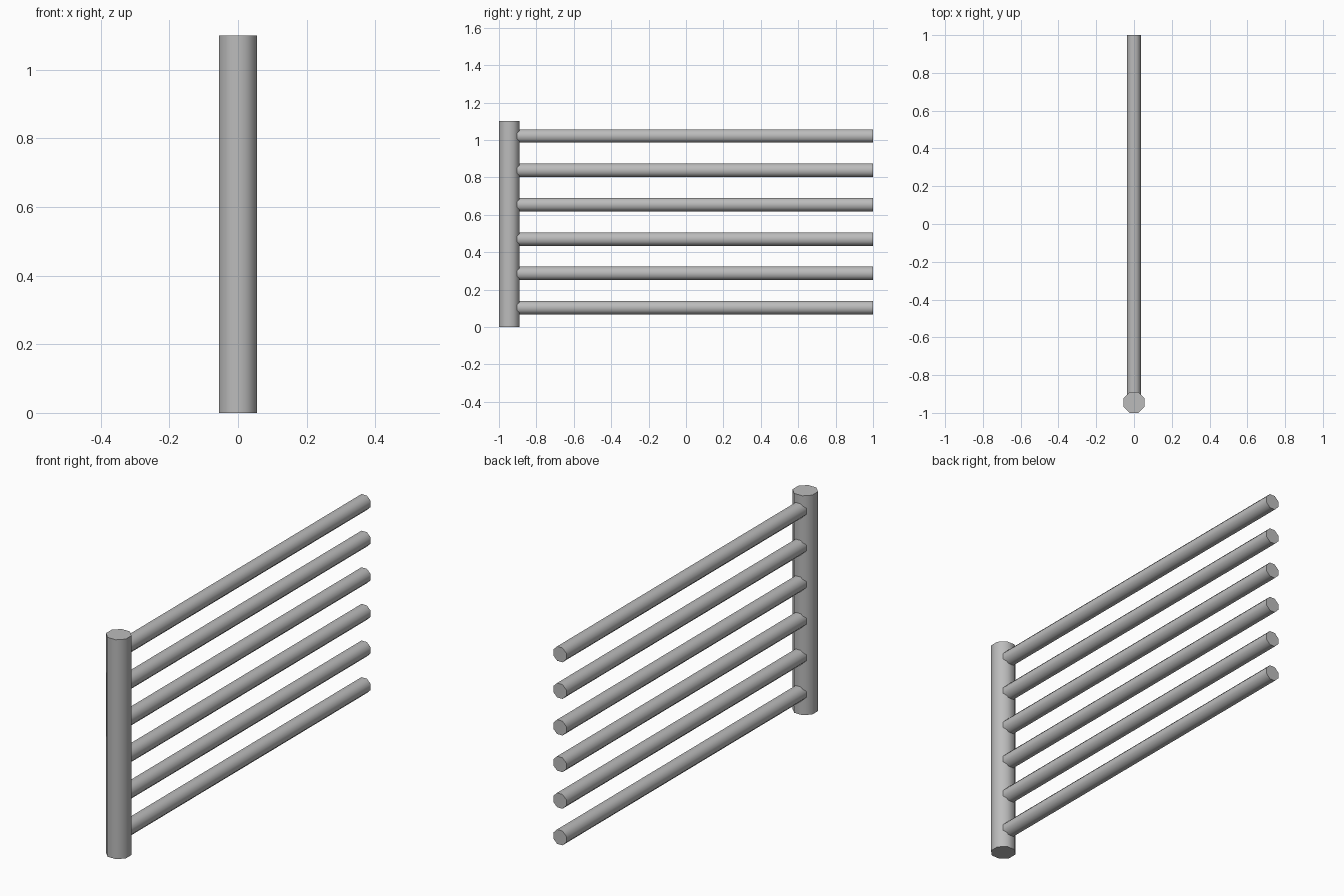
import bpy, math
from mathutils import Matrix

if "Cube" in bpy.data.objects:
    bpy.data.objects.remove(bpy.data.objects["Cube"])

steel = bpy.data.materials.new("grey_metal")
steel.diffuse_color = (0.5, 0.5, 0.5, 1)
steel.use_nodes = True
steel.node_tree.nodes["Principled BSDF"].inputs["Base Color"].default_value = steel.diffuse_color


def octagon_bar(name, apothem, length, location, along_y=False):
    """Capped eight-sided bar with flats facing the axes."""
    bpy.ops.mesh.primitive_cylinder_add(
        vertices=8, radius=apothem / math.cos(math.pi / 8), depth=length)
    bar = bpy.context.object
    bar.name = name
    bar.data.transform(Matrix.Rotation(math.pi / 8, 4, 'Z'))
    if along_y:
        bar.data.transform(Matrix.Rotation(math.pi / 2, 4, 'X'))
    bar.location = location
    bar.data.materials.append(steel)
    bpy.ops.object.shade_smooth_by_angle(angle=math.radians(50))


# Upright post
octagon_bar("post", 0.055, 1.1, (0, -0.945, 0.55))

# Six evenly spaced rails, starting inside the post
for i in range(6):
    octagon_bar(f"rail_{i + 1}", 0.036, 1.945, (0, 0.0275, 0.103 + i * 0.1836), True)
